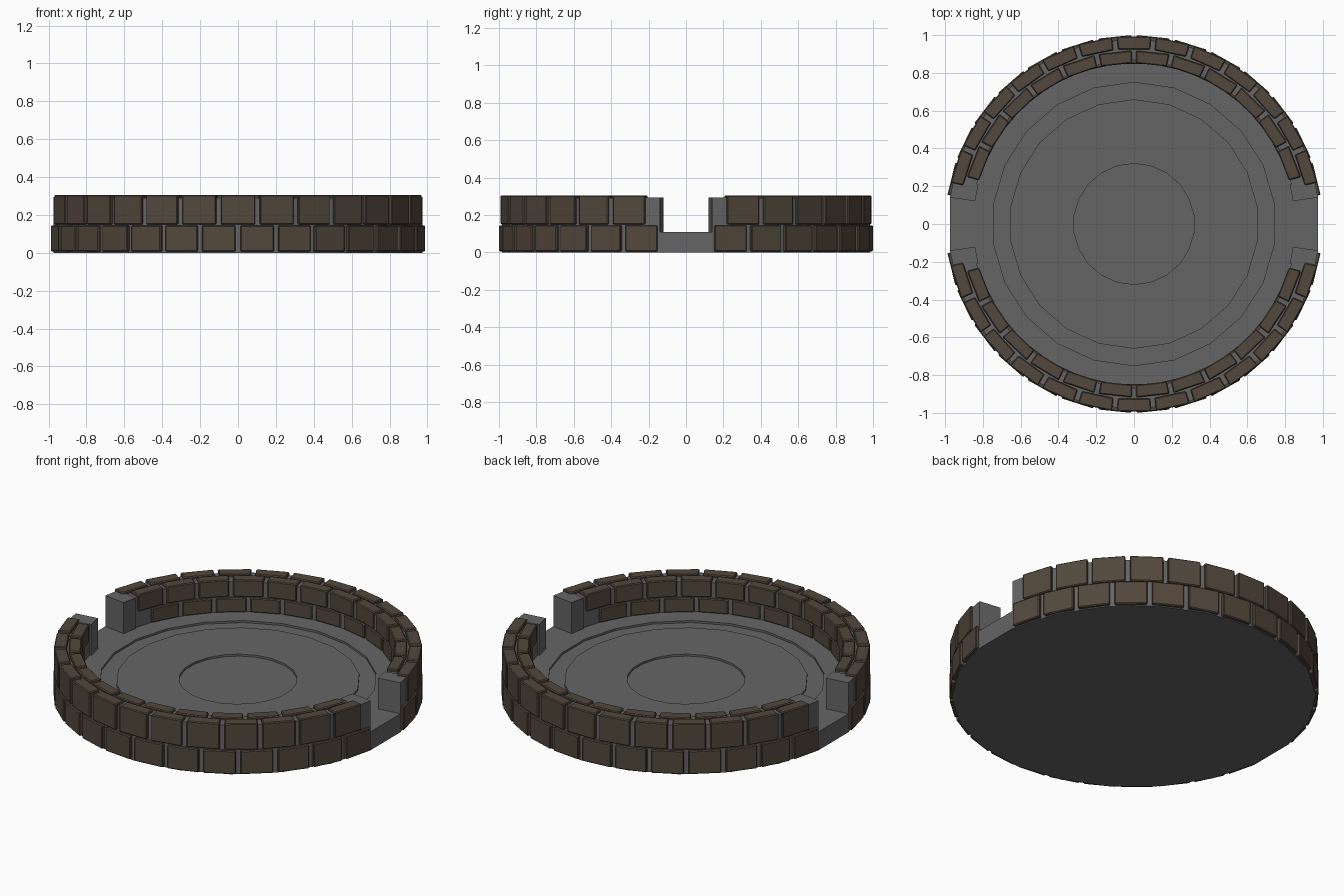
import bpy, bmesh
from math import sin, cos, pi, radians

if "Cube" in bpy.data.objects:
    bpy.data.objects.remove(bpy.data.objects["Cube"])

SIDES = 22
STEP = 2 * pi / SIDES


def material(name, rgb):
    m = bpy.data.materials.new(name)
    m.diffuse_color = (*rgb, 1)
    m.use_nodes = True
    m.node_tree.nodes["Principled BSDF"].inputs["Base Color"].default_value = m.diffuse_color
    return m


STONE = material("grey_stone", (0.13, 0.13, 0.13))
BRICK = material("brown_brick", (0.085, 0.064, 0.045))


def finish(bm, name, mat, bevel=0):
    bmesh.ops.recalc_face_normals(bm, faces=bm.faces)
    me = bpy.data.meshes.new(name)
    bm.to_mesh(me)
    bm.free()
    me.materials.append(mat)
    ob = bpy.data.objects.new(name, me)
    bpy.context.collection.objects.link(ob)
    if bevel:
        mod = ob.modifiers.new("bevel", 'BEVEL')
        mod.width = bevel
        mod.segments = 1
    return ob


def arc_block(bm, r0, r1, z0, z1, angles):
    """Curved block swept through the given angles."""
    rings = []
    for a in angles:
        rings.append([bm.verts.new((r * cos(a), r * sin(a), z))
                      for r, z in ((r0, z0), (r1, z0), (r1, z1), (r0, z1))])
    for p, q in zip(rings, rings[1:]):
        for i in range(4):
            j = (i + 1) % 4
            bm.faces.new((p[i], p[j], q[j], q[i]))
    bm.faces.new(rings[0])
    bm.faces.new(rings[-1])


# Round floor slab with a ring groove and a sunken centre
profile = [(0.985, 0), (0.985, 0.11), (0.75, 0.11), (0.75, 0.098), (0.66, 0.098),
           (0.66, 0.11), (0.32, 0.11), (0.32, 0.098)]
bm = bmesh.new()
rings = [[bm.verts.new((r * cos(pi / 2 + k * STEP), r * sin(pi / 2 + k * STEP), z))
          for k in range(SIDES)] for r, z in profile]
for p, q in zip(rings, rings[1:]):
    for k in range(SIDES):
        n = (k + 1) % SIDES
        bm.faces.new((p[k], p[n], q[n], q[k]))
bm.faces.new(rings[0])
bm.faces.new(rings[-1])
finish(bm, "floor_slab", STONE)

# Mortar core of both half walls, leaving a doorway at each x end
bm = bmesh.new()
for base in (0, pi):
    arc_block(bm, 0.868, 0.985, 0.05, 0.29,
              [base + STEP * (k + 0.5) for k in range(11)])
finish(bm, "mortar_core", STONE)

# Doorway end posts
bm = bmesh.new()
for base in (0, pi):
    for s in (1, -1):
        arc_block(bm, 0.85, 0.984, 0.1, 0.295,
                  [base + s * STEP / 2, base + s * radians(14.2)])
finish(bm, "doorway_posts", STONE)


# Brick courses: centred on each half wall
def course(name, count, pitch, r0, r1, z0, z1):
    bm = bmesh.new()
    half = radians(pitch / 2 - 0.75)
    for centre in (pi / 2, -pi / 2):
        for i in range(count):
            a = centre + radians(pitch) * (i - (count - 1) / 2)
            arc_block(bm, r0, r1, z0, z1, [a - half, a + half])
    finish(bm, name, BRICK, 0.005)


course("outer_lower_bricks", 14, 11.7, 0.93, 1.0, 0.006, 0.145)
course("outer_upper_bricks", 13, 12.0, 0.927, 0.996, 0.15, 0.305)
course("inner_lower_bricks", 11, 12.5, 0.852, 0.918, 0.112, 0.198)
course("inner_upper_bricks", 12, 12.5, 0.852, 0.918, 0.204, 0.305)
